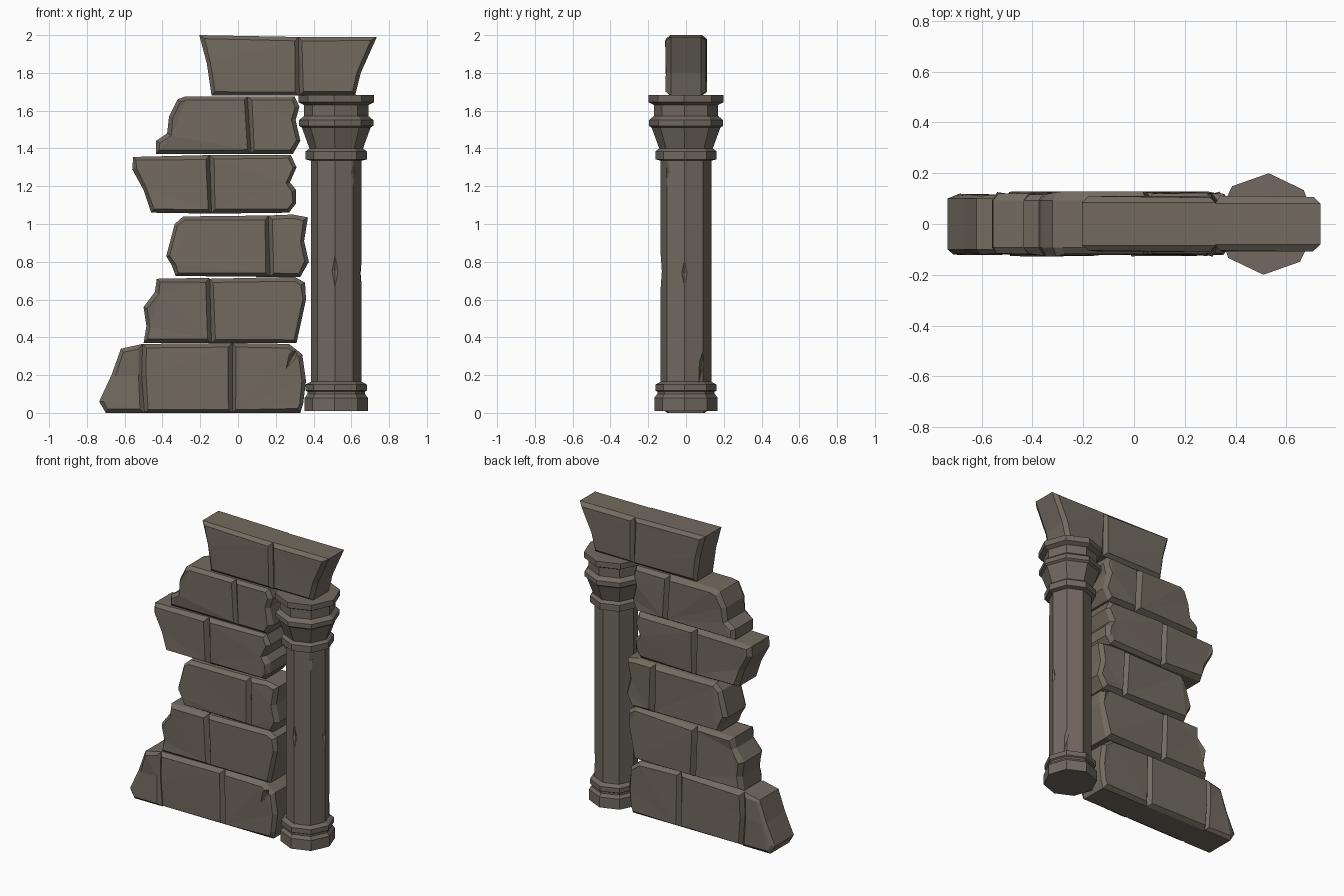
import bpy, bmesh, math, random
from mathutils import Matrix, Vector

if "Cube" in bpy.data.objects:
    bpy.data.objects.remove(bpy.data.objects["Cube"])

random.seed(4)


def material(name, rgb):
    m = bpy.data.materials.new(name)
    m.diffuse_color = (*rgb, 1)
    m.use_nodes = True
    m.node_tree.nodes["Principled BSDF"].inputs["Base Color"].default_value = m.diffuse_color
    return m


STONE = material("grey_brown_stone", (0.168, 0.145, 0.115))
PILLAR = material("warm_pillar_stone", (0.168, 0.141, 0.117))


def make_object(name, bm, mat):
    bmesh.ops.recalc_face_normals(bm, faces=bm.faces[:])
    me = bpy.data.meshes.new(name)
    bm.to_mesh(me)
    bm.free()
    ob = bpy.data.objects.new(name, me)
    bpy.context.collection.objects.link(ob)
    me.materials.append(mat)
    return ob


def block(name, outline, edge=0.092, bulge=0.03, inset=0.02, jitter=0.007):
    """Rough stone: outline in x,z extruded in y, with raised, chamfered faces."""
    bm = bmesh.new()
    rings = [[bm.verts.new((x, s * edge, z)) for x, z in outline] for s in (-1, 1)]
    n = len(outline)
    caps = [bm.faces.new(r) for r in rings]
    for i in range(n):
        j = (i + 1) % n
        bm.faces.new((rings[0][i], rings[0][j], rings[1][j], rings[1][i]))
    bmesh.ops.recalc_face_normals(bm, faces=bm.faces[:])
    for cap in caps:
        bmesh.ops.inset_region(bm, faces=[cap], thickness=inset, depth=bulge,
                               use_even_offset=True)
        for v in cap.verts:
            v.co += Vector((random.uniform(-0.5, 0.5), random.uniform(-1, 1),
                            random.uniform(-0.5, 0.5))) * jitter
    bmesh.ops.triangulate(bm, faces=caps)
    return make_object(name, bm, STONE)


def chip(ob, centre, size, tilt=(0, 0)):
    """Cut a pointed chip out of a part."""
    bm = bmesh.new()
    bmesh.ops.create_uvsphere(bm, u_segments=4, v_segments=2, radius=1)
    bm.transform(Matrix.Translation(centre) @ Matrix.Rotation(tilt[0], 4, 'X')
                 @ Matrix.Rotation(tilt[1], 4, 'Y') @ Matrix.Diagonal((*size, 1)))
    cutter = make_object("chip_cutter", bm, ob.data.materials[0])
    cutter.hide_render = True
    mod = ob.modifiers.new("chip", 'BOOLEAN')
    mod.operation, mod.object, mod.solver = 'DIFFERENCE', cutter, 'EXACT'
    bpy.context.view_layer.objects.active = ob
    bpy.ops.object.modifier_apply(modifier=mod.name)
    bpy.data.objects.remove(cutter, do_unlink=True)


# Bottom course
block("course1_end_stone", [(-.70, 0), (-.735, .06), (-.67, .20), (-.62, .34),
                            (-.505, .365), (-.51, .2), (-.495, 0)], edge=.1, bulge=.016)
block("course1_middle_stone", [(-.495, 0), (-.51, .2), (-.505, .365), (-.03, .37), (-.03, 0)])
corner = block("course1_right_stone", [(-.03, 0), (-.03, .37), (.27, .365), (.34, .31),
                                       (.36, .17), (.345, .05), (.33, 0)])
chip(corner, (.29, -.125, .30), (.022, .03, .085), (0, .5))

# Second course
block("course2_left_stone", [(-.50, .37), (-.485, .46), (-.50, .56), (-.44, .64),
                             (-.43, .71), (-.15, .715), (-.14, .37)])
block("course2_right_stone", [(-.14, .37), (-.15, .71), (.30, .72), (.355, .69),
                              (.36, .60), (.31, .37)])

# Third course
block("course3_left_stone", [(-.33, .725), (-.35, .78), (-.38, .83), (-.335, 1.0),
                             (-.29, 1.04), (.16, 1.045), (.17, .72)])
block("course3_right_stone", [(.17, .72), (.16, 1.045), (.29, 1.05), (.37, 1.035),
                              (.35, .91), (.375, .80), (.33, .72)])

# Fourth course
block("course4_left_stone", [(-.46, 1.06), (-.50, 1.18), (-.56, 1.29), (-.555, 1.355),
                             (-.15, 1.365), (-.14, 1.055)])
block("course4_right_stone", [(-.14, 1.055), (-.15, 1.365), (.28, 1.365), (.31, 1.30),
                              (.275, 1.22), (.308, 1.18), (.308, 1.11), (.27, 1.06)])

# Fifth course
block("course5_left_stone", [(-.435, 1.37), (-.435, 1.44), (-.375, 1.48), (-.365, 1.57),
                             (-.32, 1.66), (-.28, 1.675), (.05, 1.675), (.07, 1.37)])
block("course5_right_stone", [(.07, 1.37), (.05, 1.675), (.30, 1.675), (.325, 1.62),
                              (.305, 1.55), (.33, 1.44), (.29, 1.37)])

# Lintel, narrower than the wall
block("lintel_left", [(-.14, 1.68), (-.165, 1.85), (-.205, 2.0), (.32, 1.99), (.325, 1.68)],
      edge=.085, bulge=.022, jitter=.005)
block("lintel_right", [(.325, 1.68), (.32, 1.99), (.735, 1.99), (.65, 1.80), (.62, 1.68)],
      edge=.08, bulge=.027, jitter=.005)

# Eight-sided column turned from one profile (radius, height)
profile = [(.168, .01), (.168, .08), (.152, .10), (.152, .112), (.162, .118), (.162, .15),
           (.134, .165), (.134, 1.335), (.162, 1.342), (.162, 1.385), (.142, 1.40),
           (.182, 1.51), (.197, 1.52), (.197, 1.55), (.170, 1.572), (.170, 1.63),
           (.200, 1.645), (.200, 1.682)]
bm = bmesh.new()
turn = math.radians(-3)
rings = [[bm.verts.new((.52 + r * math.cos(turn + k * math.pi / 4),
                        r * math.sin(turn + k * math.pi / 4), z)) for k in range(8)]
         for r, z in profile]
bm.faces.new(rings[0])
bm.faces.new(rings[-1])
for a, b in zip(rings, rings[1:]):
    for k in range(8):
        j = (k + 1) % 8
        bm.faces.new((a[k], a[j], b[j], b[k]))
column = make_object("column", bm, PILLAR)

# Chips and cracks in the shaft
chip(column, (.513, -.148, .75), (.05, .03, .16))
chip(column, (.667, -.01, .74), (.03, .04, .12))
chip(column, (.633, .085, .27), (.035, .018, .13), (-.15, 0))
chip(column, (.615, -.10, 1.27), (.02, .02, .09))
